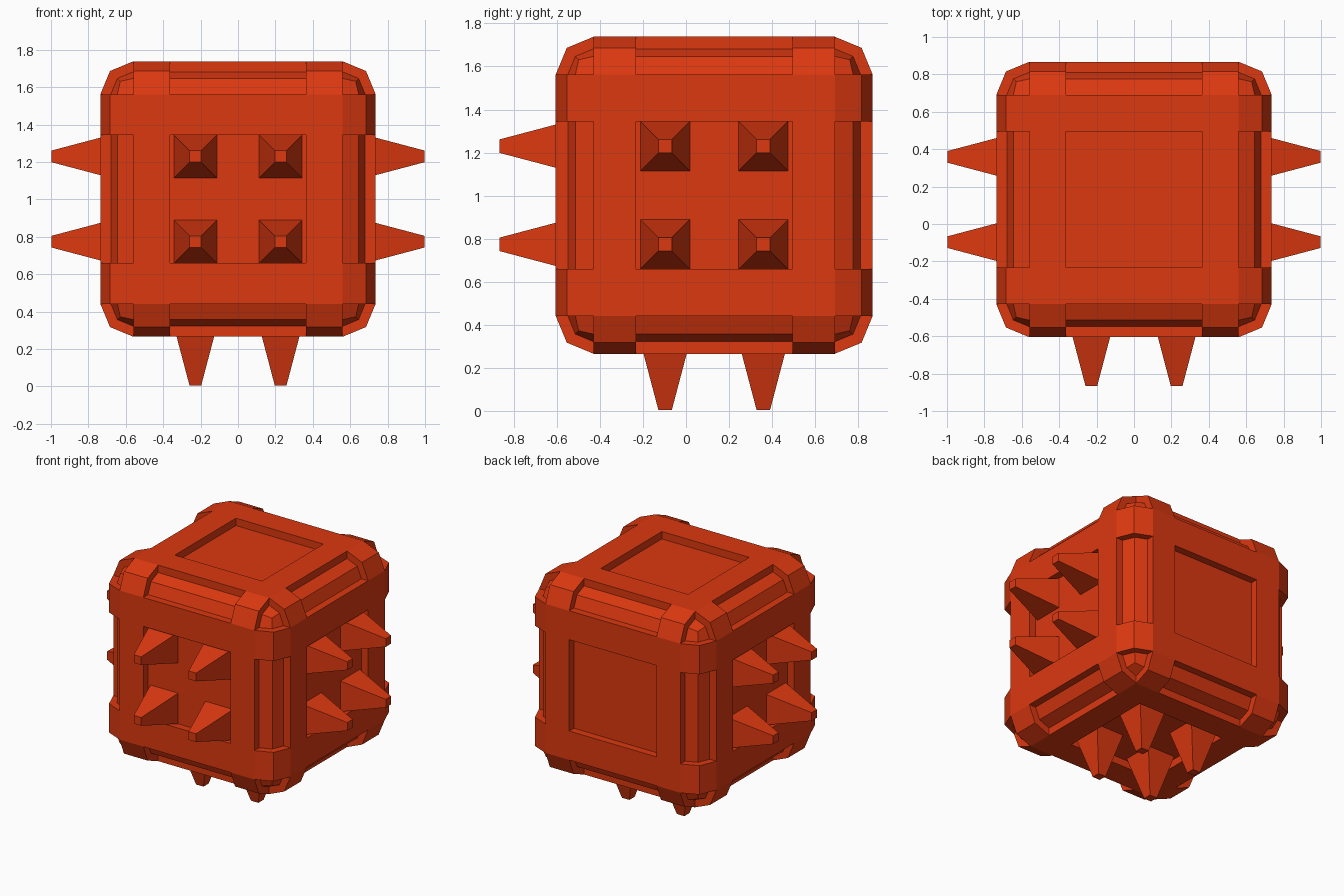
import bpy, bmesh, math
from mathutils import Vector, Matrix

if "Cube" in bpy.data.objects:
    bpy.data.objects.remove(bpy.data.objects["Cube"], do_unlink=True)

CENTRE = Vector((0, 0.131, 1.002))
HALF, CORE, DEPTH = 0.736, 0.56, 0.056
CUT = Vector((0.363, 0.363, 0.343))   # half extents of the recessed panels

red = bpy.data.materials.new("orange_red")
red.use_nodes = True
colour = (0.72, 0.04, 0.005, 1)
red.diffuse_color = colour
shader = next(n for n in red.node_tree.nodes if n.type == "BSDF_PRINCIPLED")
shader.inputs["Base Color"].default_value = colour


def finish(bm, name):
    bmesh.ops.recalc_face_normals(bm, faces=bm.faces[:])
    mesh = bpy.data.meshes.new(name)
    bm.to_mesh(mesh)
    bm.free()
    mesh.materials.append(red)
    obj = bpy.data.objects.new(name, mesh)
    obj.location = CENTRE
    bpy.context.scene.collection.objects.link(obj)


def inward(p):
    """Recess direction of a rounded box at point p."""
    core = Vector([max(-CORE, min(CORE, c)) for c in p])
    return -(p - core).normalized()


def is_recessed(face):
    """Panel centres, edge strips and corner caps, but not the frame between."""
    c = face.calc_center_median()
    return all(abs(c[i]) < CUT[i] or abs(c[i]) > CORE + 0.01 for i in range(3))


# Block: bevelled cube, cut along the panel borders
bm = bmesh.new()
bmesh.ops.create_cube(bm, size=2 * HALF)
bmesh.ops.bevel(bm, geom=bm.edges[:], offset=HALF - CORE, segments=2,
                profile=0.5, affect="EDGES")
for axis in range(3):
    for side in (-1, 1):
        normal = Vector((0, 0, 0))
        normal[axis] = 1
        bmesh.ops.bisect_plane(bm, geom=bm.verts[:] + bm.edges[:] + bm.faces[:],
                               plane_co=normal * side * CUT[axis], plane_no=normal)

# Recesses in the faces, edges and corners
faces = [f for f in bm.faces if is_recessed(f)]
result = bmesh.ops.extrude_face_region(bm, geom=faces)
for v in result["geom"]:
    if isinstance(v, bmesh.types.BMVert):
        v.co += inward(v.co) * DEPTH
old = [f for f in faces if f.is_valid]
if old:
    bmesh.ops.delete(bm, geom=old, context="FACES")
finish(bm, "block")


# Spikes: four square tapered studs on a panel
def spikes(name, direction):
    bm = bmesh.new()
    base, tip, spread = HALF - DEPTH, 0.998, 0.228
    for a in (-spread, spread):
        for b in (-spread, spread):
            place = (Matrix.Translation((a, b, (base + tip) / 2))
                     @ Matrix.Rotation(math.pi / 4, 4, "Z"))
            bmesh.ops.create_cone(bm, cap_ends=True, segments=4,
                                  radius1=0.115 * math.sqrt(2),
                                  radius2=0.031 * math.sqrt(2),
                                  depth=tip - base, matrix=place)
    turn = Vector((0, 0, 1)).rotation_difference(Vector(direction)).to_matrix()
    bmesh.ops.rotate(bm, verts=bm.verts[:], cent=(0, 0, 0), matrix=turn)
    finish(bm, name)


spikes("front_spikes", (0, -1, 0))
spikes("left_spikes", (1, 0, 0))
spikes("right_spikes", (-1, 0, 0))
spikes("bottom_spikes", (0, 0, -1))
